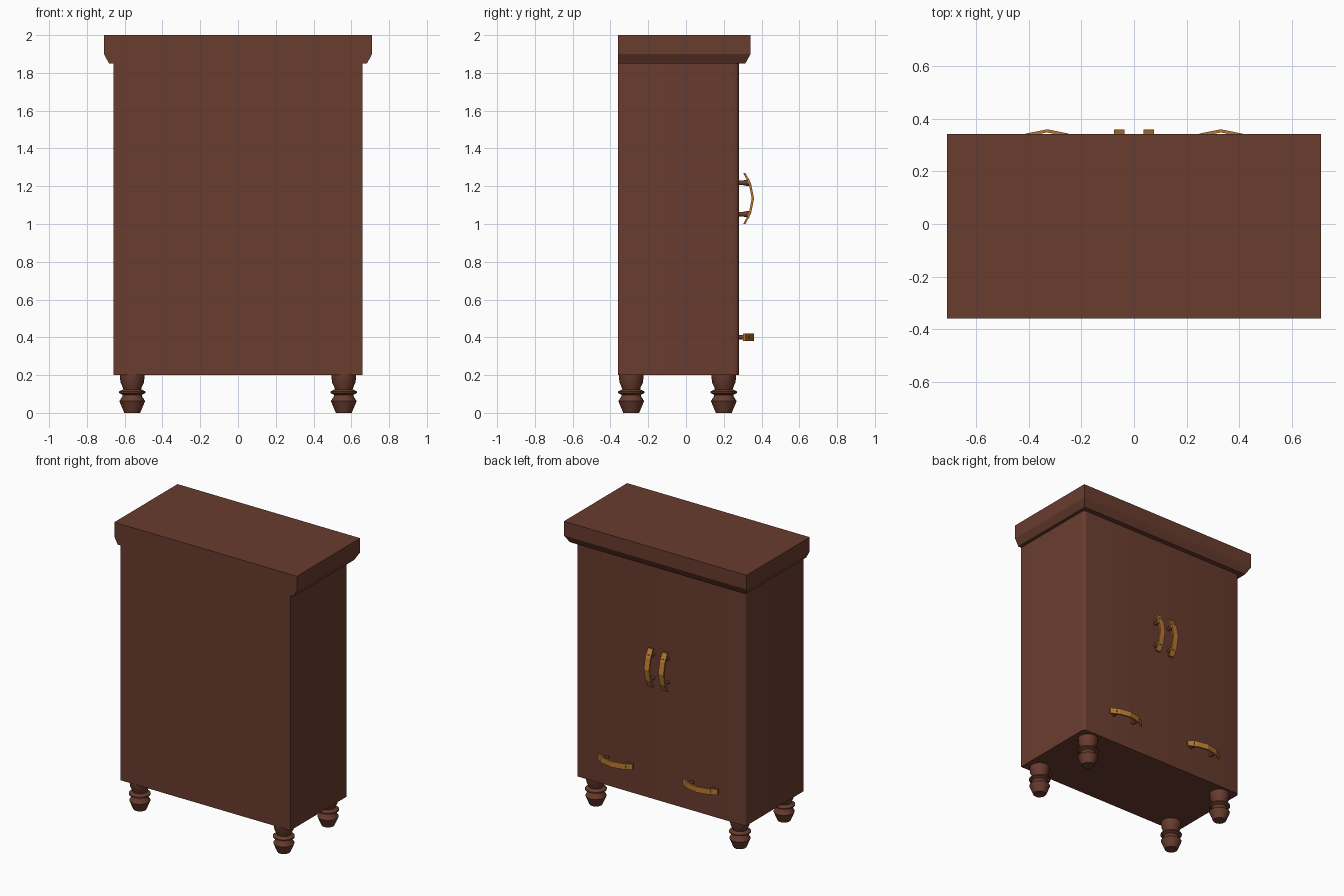
import bpy, bmesh, math
from mathutils import Matrix

if "Cube" in bpy.data.objects:
    bpy.data.objects.remove(bpy.data.objects["Cube"])


def material(name, rgb):
    m = bpy.data.materials.new(name)
    m.diffuse_color = (*rgb, 1)
    m.use_nodes = True
    m.node_tree.nodes["Principled BSDF"].inputs["Base Color"].default_value = m.diffuse_color
    return m


WOOD = material("dark wood", (0.14, 0.045, 0.028))
GOLD = material("brass", (0.47, 0.19, 0.03))


def finish(name, bm, mat, smooth=None):
    bmesh.ops.recalc_face_normals(bm, faces=bm.faces)
    me = bpy.data.meshes.new(name)
    bm.to_mesh(me)
    bm.free()
    me.materials.append(mat)
    ob = bpy.data.objects.new(name, me)
    bpy.context.collection.objects.link(ob)
    if smooth:
        bpy.ops.object.select_all(action='DESELECT')
        ob.select_set(True)
        bpy.context.view_layer.objects.active = ob
        bpy.ops.object.shade_smooth_by_angle(angle=math.radians(smooth))
    return ob


def stack(bm, rings):
    """Skin a list of equal-length point rings and cap both ends."""
    vs = [[bm.verts.new(p) for p in r] for r in rings]
    n = len(vs[0])
    for a, b in zip(vs, vs[1:]):
        for i in range(n):
            j = (i + 1) % n
            bm.faces.new((a[i], a[j], b[j], b[i]))
    bm.faces.new(vs[0][::-1])
    bm.faces.new(vs[-1])


def lathe(profile, sides):
    return [[(r * math.cos(2 * math.pi * i / sides), r * math.sin(2 * math.pi * i / sides), z)
             for i in range(sides)] for r, z in profile]


def rect(x, y0, y1, z):
    return [(-x, y0, z), (x, y0, z), (x, y1, z), (-x, y1, z)]


# cabinet body, rounded on the two vertical edges of the door side
bm = bmesh.new()
stack(bm, [rect(0.66, -0.36, 0.28, 0.2), rect(0.66, -0.36, 0.28, 1.86)])
edges = [e for e in bm.edges if all(v.co.y > 0.2 for v in e.verts)
         and abs(e.verts[0].co.z - e.verts[1].co.z) > 1]
bmesh.ops.bevel(bm, geom=edges, offset=0.022, segments=4, profile=0.5, affect='EDGES')
finish("cabinet_body", bm, WOOD, 35)

# cornice top with a chamfered lower edge, flush on the flat side
bm = bmesh.new()
stack(bm, [rect(0.683, -0.36, 0.314, 1.85), rect(0.71, -0.36, 0.342, 1.9),
           rect(0.71, -0.36, 0.342, 2.0)])
finish("cornice_top", bm, WOOD)

# turned feet
foot = [(0.042, 0), (0.068, 0.062), (0.052, 0.088), (0.05, 0.095), (0.07, 0.105),
        (0.07, 0.113), (0.047, 0.125), (0.05, 0.135), (0.062, 0.16), (0.066, 0.201)]
for x in (-0.56, 0.56):
    for y in (-0.29, 0.2):
        bm = bmesh.new()
        stack(bm, lathe(foot, 16))
        bmesh.ops.translate(bm, verts=bm.verts, vec=(x, y, 0))
        finish("turned_foot", bm, WOOD, 35)


def handle(name, x, z, vertical):
    """Bowed strap on two posts, built along z then turned if horizontal."""
    place = Matrix.Translation((x, 0, z))
    if not vertical:
        place = place @ Matrix.Rotation(math.pi / 2, 4, 'Y')
    bow = [(-0.135, 0.315), (-0.08, 0.344), (0, 0.36), (0.08, 0.344), (0.135, 0.315)]
    bm = bmesh.new()
    stack(bm, [[(-0.02, y - 0.012, t), (0.02, y - 0.012, t), (0.02, y, t), (-0.02, y, t)]
               for t, y in bow])
    bm.transform(place)
    finish(name + "_strap", bm, GOLD)
    for t in (-0.083, 0.083):
        bm = bmesh.new()
        stack(bm, lathe([(0.012, 0.275), (0.012, 0.3), (0.017, 0.325), (0.017, 0.337)], 12))
        bm.transform(place @ Matrix.Translation((0, 0, t)) @ Matrix.Rotation(-math.pi / 2, 4, 'X'))
        finish(name + "_post", bm, WOOD, 35)


for s in (-1, 1):
    handle("door_handle", s * 0.056, 1.135, True)
    handle("drawer_handle", s * 0.33, 0.4, False)
